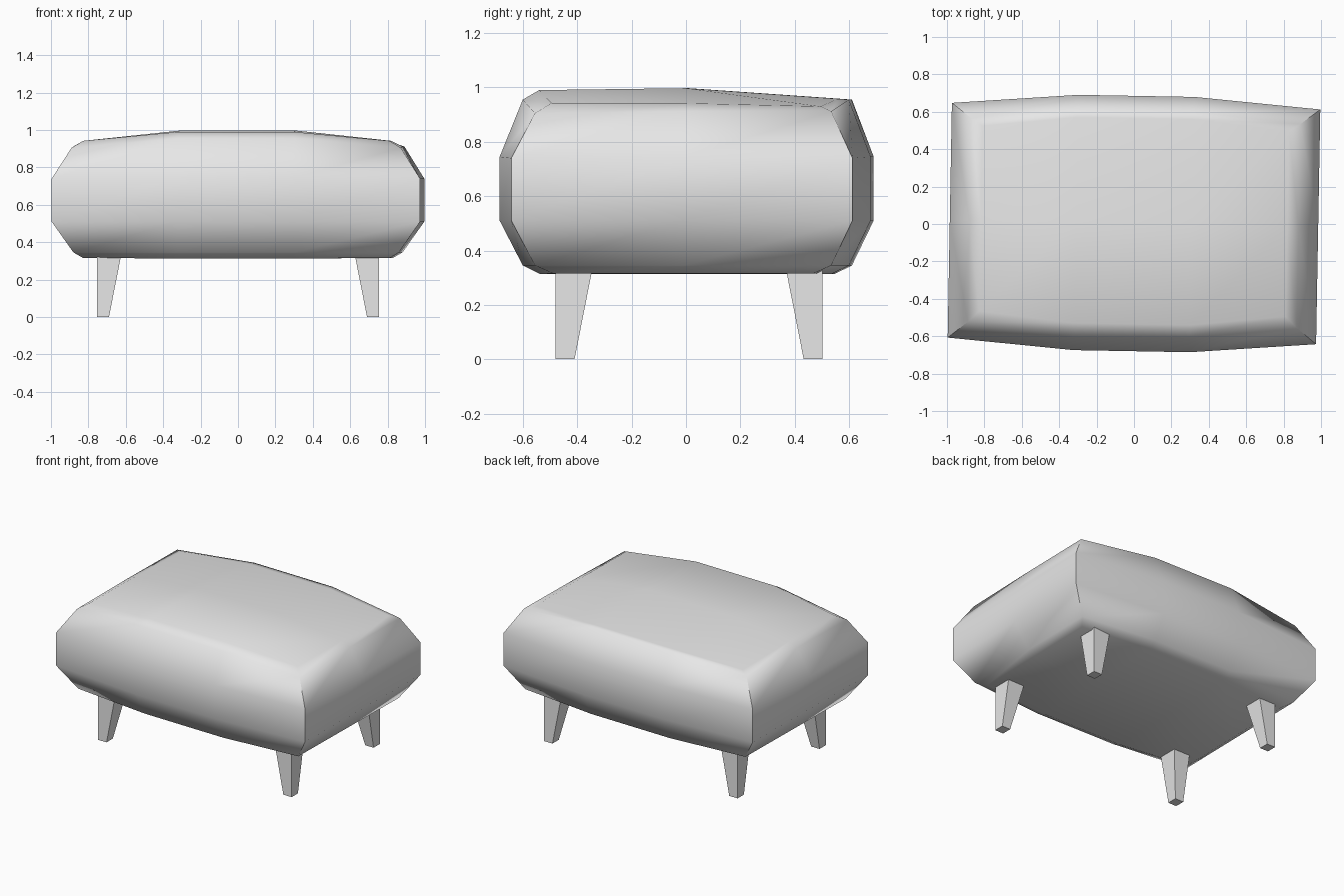
import bpy, bmesh, math

cube = bpy.data.objects.get("Cube")
if cube:
    bpy.data.objects.remove(cube, do_unlink=True)

grey = bpy.data.materials.new("light grey")
grey.use_nodes = True
grey.diffuse_color = (0.8, 0.8, 0.8, 1)
grey.node_tree.nodes["Principled BSDF"].inputs["Base Color"].default_value = (0.8, 0.8, 0.8, 1)


def finish(name, bm):
    bmesh.ops.recalc_face_normals(bm, faces=bm.faces)
    mesh = bpy.data.meshes.new(name)
    bm.to_mesh(mesh)
    bm.free()
    mesh.materials.append(grey)
    obj = bpy.data.objects.new(name, mesh)
    bpy.context.collection.objects.link(obj)
    return obj


# Cushion: stacked plan outlines, bulging in the middle of the long sides
BULGE, MID = 0.055, 0.31


def ring(bm, hx, front, back, z_mid, z_end, z_back_mid, z_back_end):
    z_side = max(z_end, z_back_end)
    pts = [(-hx, -front + BULGE, z_end), (-MID, -front, z_mid),
           (MID, -front, z_mid), (hx, -front + BULGE, z_end),
           (hx, 0, z_side),
           (hx, back - BULGE, z_back_end), (MID, back, z_back_mid),
           (-MID, back, z_back_mid), (-hx, back - BULGE, z_back_end),
           (-hx, 0, z_side)]
    return [bm.verts.new(p) for p in pts]


def cap(bm, r, z):
    a, b = bm.verts.new((-MID, 0, z)), bm.verts.new((MID, 0, z))
    rows = [r[0:4], [r[9], a, b, r[4]], r[8:4:-1]]
    for low, high in zip(rows, rows[1:]):
        for i in range(3):
            bm.faces.new((low[i], low[i + 1], high[i + 1], high[i]))


bm = bmesh.new()
rings = [
    ring(bm, 0.82, 0.535, 0.535, 0.313, 0.316, 0.313, 0.316),
    ring(bm, 0.87, 0.60, 0.60, 0.345, 0.345, 0.345, 0.345),
    ring(bm, 0.985, 0.685, 0.68, 0.51, 0.51, 0.51, 0.51),
    ring(bm, 0.985, 0.685, 0.68, 0.745, 0.74, 0.745, 0.74),
    ring(bm, 0.88, 0.60, 0.60, 0.955, 0.905, 0.955, 0.912),
    ring(bm, 0.82, 0.54, 0.56, 0.99, 0.942, 0.958, 0.93),
]
for low, high in zip(rings, rings[1:]):
    for i in range(10):
        j = (i + 1) % 10
        bm.faces.new((low[i], low[j], high[j], high[i]))
cap(bm, rings[0], 0.313)
cap(bm, rings[-1], 0.997)
cushion = finish("cushion", bm)
cushion.location.y = 0.005
cushion.rotation_euler.z = -0.018

bpy.ops.object.select_all(action='DESELECT')
cushion.select_set(True)
bpy.context.view_layer.objects.active = cushion
bpy.ops.object.shade_smooth_by_angle(angle=math.radians(55))


# Legs: tapered, with upright outer faces
def leg(name, sx, sy, outer_y):
    bm = bmesh.new()
    bmesh.ops.create_cube(bm, size=1)
    for v in bm.verts:
        top = v.co.z > 0
        width_x, width_y = (0.13, 0.135) if top else (0.065, 0.07)
        v.co = (sx * (0.755 - width_x * (v.co.x + 0.5)),
                sy * (outer_y - width_y * (v.co.y + 0.5)),
                0.33 if top else 0)
    finish(name, bm)


for side, sx in (("left", 1), ("right", -1)):
    leg("front_leg_" + side, sx, -1, 0.48)
    leg("back_leg_" + side, sx, 1, 0.503)
